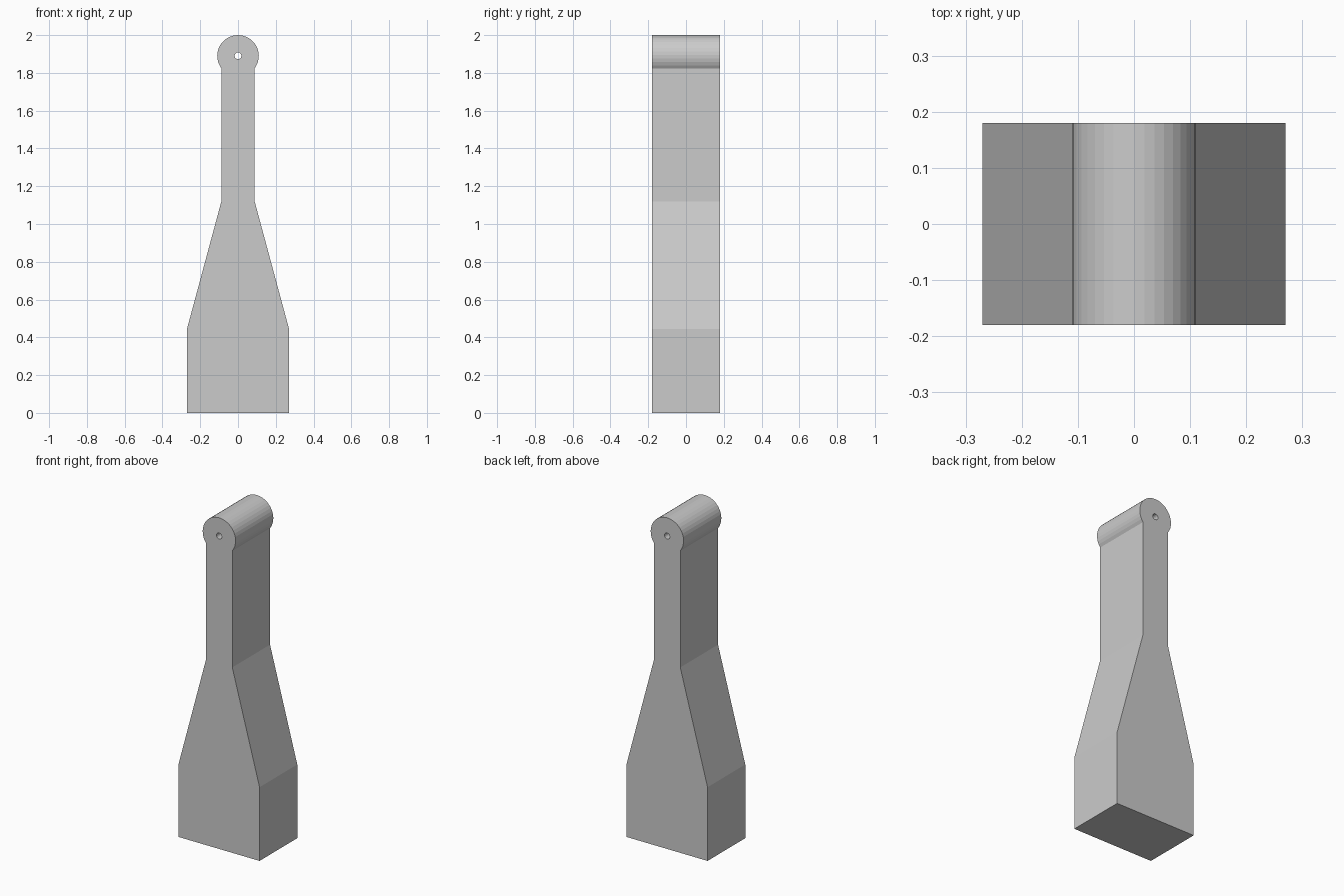
import bpy, bmesh
from math import pi, sin, cos, asin

if "Cube" in bpy.data.objects:
    bpy.data.objects.remove(bpy.data.objects["Cube"])

HALF_DEPTH = 0.18
HEAD_Z, HEAD_R, HOLE_R, NECK = 1.89, 0.11, 0.018, 0.088


def arc(radius, start, end, steps):
    return [(radius * cos(start + (end - start) * i / steps),
             HEAD_Z + radius * sin(start + (end - start) * i / steps))
            for i in range(steps + 1)]


# Outline: wide base, tapered shoulders, narrow neck, round head
side = [(0.27, 0), (0.27, 0.445), (NECK, 1.12)]
a = asin(NECK / HEAD_R)
head = arc(HEAD_R, -pi / 2 + a, 1.5 * pi - a, 26)
outline = side + head + [(-x, z) for x, z in reversed(side)]

# Pin hole through the head
hole = arc(HOLE_R, 0, 2 * pi, 16)[:-1]

# Filled profile with depth
curve = bpy.data.curves.new("tapered_post", 'CURVE')
curve.dimensions = '2D'
curve.fill_mode = 'BOTH'
curve.extrude = HALF_DEPTH
for points in (outline, hole):
    spline = curve.splines.new('POLY')
    spline.points.add(len(points) - 1)
    for p, (x, z) in zip(spline.points, points):
        p.co = (x, z, 0, 1)
    spline.use_cyclic_u = True
post = bpy.data.objects.new("tapered_post", curve)
post.rotation_euler.x = pi / 2
bpy.context.collection.objects.link(post)

# Convert to a clean, welded, flat-shaded mesh
bpy.context.view_layer.objects.active = post
post.select_set(True)
bpy.ops.object.convert(target='MESH')
bpy.ops.object.transform_apply(location=False, rotation=True, scale=False)
bm = bmesh.new()
bm.from_mesh(post.data)
bmesh.ops.remove_doubles(bm, verts=bm.verts, dist=0.0005)
bmesh.ops.recalc_face_normals(bm, faces=bm.faces)
for f in bm.faces:
    f.smooth = False
bm.to_mesh(post.data)
bm.free()
